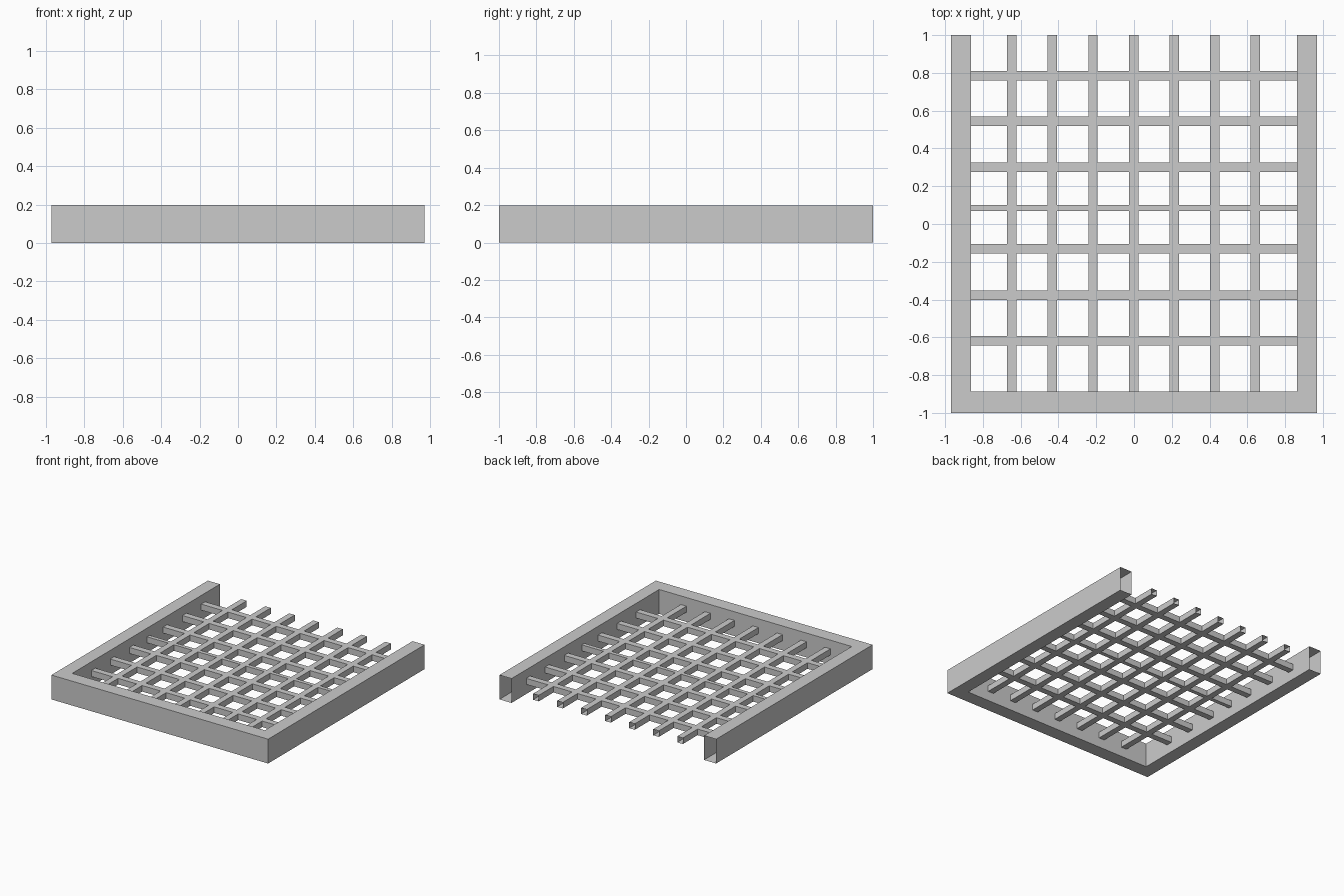
import bpy
import bmesh

cube = bpy.data.objects.get("Cube")
if cube:
    bpy.data.objects.remove(cube, do_unlink=True)

# Single plain grey
grey = bpy.data.materials.new("light_grey")
grey.use_nodes = True
colour = (0.6, 0.6, 0.6, 1)
grey.diffuse_color = colour
grey.node_tree.nodes["Principled BSDF"].inputs["Base Color"].default_value = colour


def finish(bm, name):
    bmesh.ops.remove_doubles(bm, verts=bm.verts, dist=0.0001)
    bmesh.ops.recalc_face_normals(bm, faces=bm.faces)
    mesh = bpy.data.meshes.new(name)
    bm.to_mesh(mesh)
    bm.free()
    mesh.materials.append(grey)
    obj = bpy.data.objects.new(name, mesh)
    bpy.context.collection.objects.link(obj)
    return obj


HEIGHT = 0.197
OUT_X, IN_X, IN_Y = 0.97, 0.862, -0.888

# U-shaped hollow frame, open at its two back ends
bm = bmesh.new()
outer = [(-OUT_X, 1), (-OUT_X, -1), (OUT_X, -1), (OUT_X, 1)]
inner = [(-IN_X, 1), (-IN_X, IN_Y), (IN_X, IN_Y), (IN_X, 1)]
rings = []
for (ox, oy), (ix, iy) in zip(outer, inner):
    section = [(ox, oy, 0), (ox, oy, HEIGHT), (ix, iy, HEIGHT), (ix, iy, 0)]
    rings.append([bm.verts.new(p) for p in section])
for a, b in zip(rings, rings[1:]):
    for i in range(4):
        j = (i + 1) % 4
        bm.faces.new((a[i], a[j], b[j], b[i]))
finish(bm, "frame")

# Lattice of hollow square bars, merged at the crossings and open at the ends
LOW, TOP = 0.078, 0.127
long_bars = [(-0.647 + 0.215 * i, 0.05) for i in range(7)]
cross_bars = [(-0.619, 0.05), (-0.377, 0.05), (-0.131, 0.05), (0.085, 0.032),
              (0.3, 0.05), (0.545, 0.05), (0.786, 0.05)]


def cuts(bars, start, end):
    """Alternating gap and bar boundaries; odd intervals are bars."""
    values = [start]
    for centre, width in bars:
        values += [centre - width / 2, centre + width / 2]
    return values + [end]


xs = cuts(long_bars, -IN_X, IN_X)
ys = cuts(cross_bars, IN_Y, 1)
nx, ny = len(xs) - 1, len(ys) - 1


def is_gap(i, j):
    return 0 <= i < nx and 0 <= j < ny and i % 2 == 0 and j % 2 == 0


bm = bmesh.new()


def quad(*points):
    bm.faces.new([bm.verts.new(p) for p in points])


def wall(a, b):
    quad((*a, LOW), (*b, LOW), (*b, TOP), (*a, TOP))


for i in range(nx):
    for j in range(ny):
        if is_gap(i, j):
            continue
        x0, x1, y0, y1 = xs[i], xs[i + 1], ys[j], ys[j + 1]
        for z in (LOW, TOP):
            quad((x0, y0, z), (x1, y0, z), (x1, y1, z), (x0, y1, z))
        if is_gap(i - 1, j):
            wall((x0, y0), (x0, y1))
        if is_gap(i + 1, j):
            wall((x1, y0), (x1, y1))
        if is_gap(i, j - 1):
            wall((x0, y0), (x1, y0))
        if is_gap(i, j + 1):
            wall((x0, y1), (x1, y1))
finish(bm, "grate_bars")
